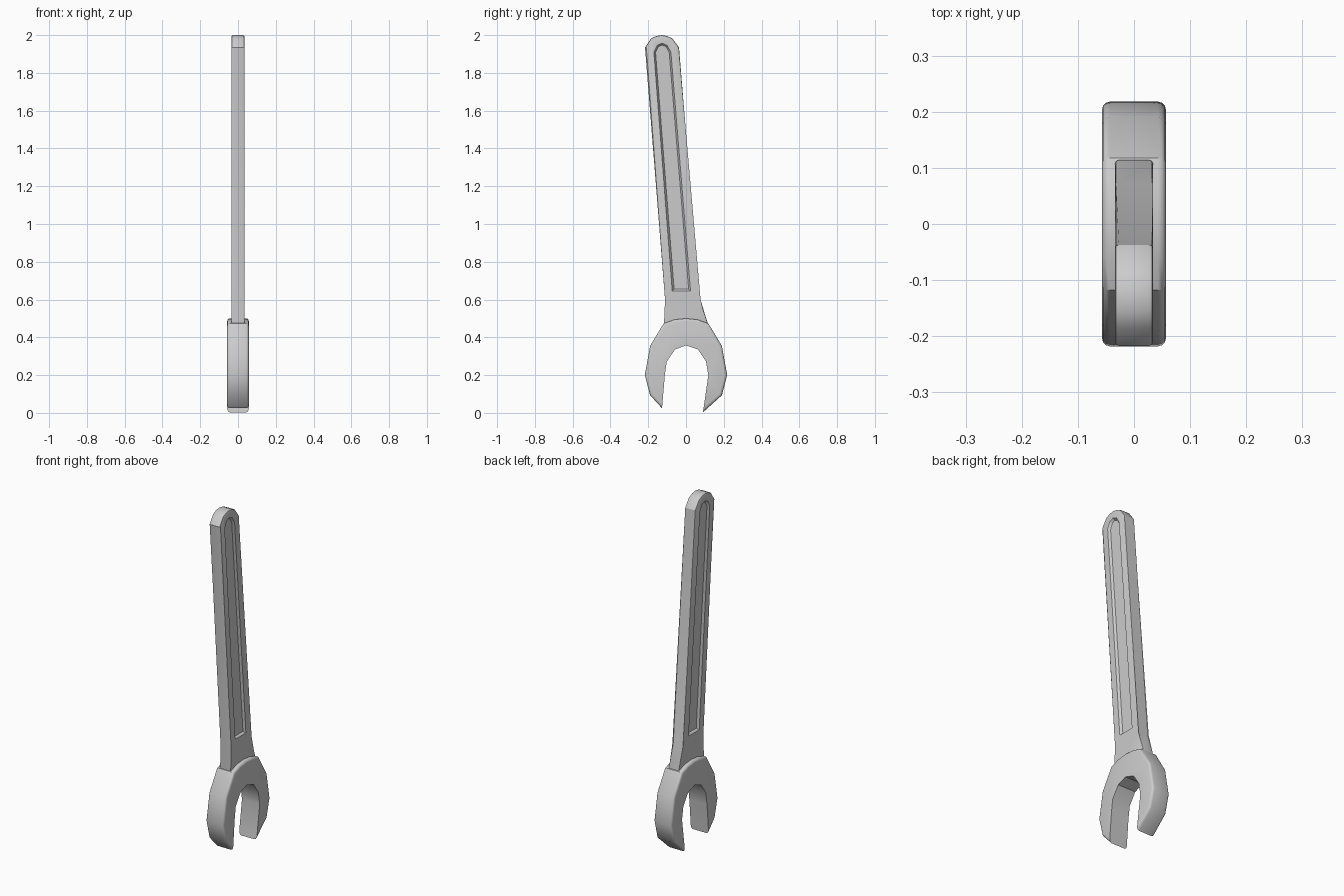
import bpy, bmesh

if "Cube" in bpy.data.objects:
    bpy.data.objects.remove(bpy.data.objects["Cube"])


def plate(name, outline, half, bevel_count=0, bevel=0.0, segments=3):
    """Extrude a (y, z) outline to x = +-half, rounding the first cap edges."""
    bm = bmesh.new()
    n = len(outline)
    rings = [[bm.verts.new((x, y, z)) for y, z in outline] for x in (-half, half)]
    bm.faces.new(rings[0])
    bm.faces.new(rings[1][::-1])
    for i in range(n):
        j = (i + 1) % n
        bm.faces.new((rings[0][i], rings[1][i], rings[1][j], rings[0][j]))
    if bevel_count:
        edges = [bm.edges.get((r[i], r[(i + 1) % n])) for r in rings for i in range(bevel_count)]
        bmesh.ops.bevel(bm, geom=edges, offset=bevel, segments=segments,
                        profile=0.5, affect='EDGES', clamp_overlap=True)
    return finish(name, bm)


def finish(name, bm):
    bmesh.ops.recalc_face_normals(bm, faces=bm.faces[:])
    mesh = bpy.data.meshes.new(name)
    bm.to_mesh(mesh)
    bm.free()
    ob = bpy.data.objects.new(name, mesh)
    bpy.context.collection.objects.link(ob)
    return ob


def smooth(ob, angle):
    bpy.ops.object.select_all(action='DESELECT')
    ob.select_set(True)
    bpy.context.view_layer.objects.active = ob
    bpy.ops.object.shade_smooth_by_angle(angle=angle)


# open-jaw head: outer rim from left tip over the top to right tip, then the jaw
rim = [(-0.127, 0.025), (-0.19, 0.093), (-0.218, 0.2), (-0.19, 0.355), (-0.118, 0.474),
       (-0.06, 0.494), (0, 0.5), (0.06, 0.494), (0.118, 0.474), (0.19, 0.355),
       (0.218, 0.2), (0.19, 0.093), (0.09, 0.003)]
jaw = [(0.118, 0.2), (0.106, 0.272), (0.063, 0.336), (0, 0.357),
       (-0.058, 0.336), (-0.102, 0.272), (-0.112, 0.2)]
head = plate("wrench_head", rim + jaw, 0.057, len(rim) - 1, 0.014)
smooth(head, 0.6)

# handle, its root buried in the head
grip = [(-0.112, 0.42), (-0.116, 0.48), (-0.111, 0.6), (-0.217, 1.935), (-0.185, 1.982),
        (-0.158, 1.995), (-0.129, 2.0), (-0.1, 1.995), (-0.072, 1.982), (-0.037, 1.935),
        (0.07, 0.6), (0.114, 0.48), (0.112, 0.42)]
handle = plate("handle", grip, 0.034, len(grip) - 1, 0.007, 2)

# long recess on both faces of the handle, with sloping walls
slot = [(-0.073, 0.645), (-0.17, 1.91), (-0.152, 1.946), (-0.127, 1.957),
        (-0.1, 1.946), (-0.08, 1.91), (0.024, 0.645)]
floor = [(-0.063, 0.655), (-0.161, 1.908), (-0.147, 1.938), (-0.127, 1.947),
         (-0.105, 1.938), (-0.089, 1.908), (0.014, 0.655)]
for side, sign in (("left", -1), ("right", 1)):
    bm = bmesh.new()
    rings = [[bm.verts.new((sign * x, y, z)) for y, z in pts]
             for x, pts in ((0.022, floor), (0.034, slot), (0.06, slot))]
    bm.faces.new(rings[0])
    bm.faces.new(rings[2])
    for a, b in zip(rings, rings[1:]):
        for i in range(len(a)):
            j = (i + 1) % len(a)
            bm.faces.new((a[i], a[j], b[j], b[i]))
    cutter = finish("recess_cutter_" + side, bm)
    cutter.hide_render = True
    cutter.hide_set(True)
    cut = handle.modifiers.new("recess_" + side, 'BOOLEAN')
    cut.operation = 'DIFFERENCE'
    cut.solver = 'EXACT'
    cut.object = cutter
    bpy.context.view_layer.objects.active = handle
    bpy.ops.object.modifier_apply(modifier=cut.name)
    bpy.data.objects.remove(cutter)
smooth(handle, 0.55)
